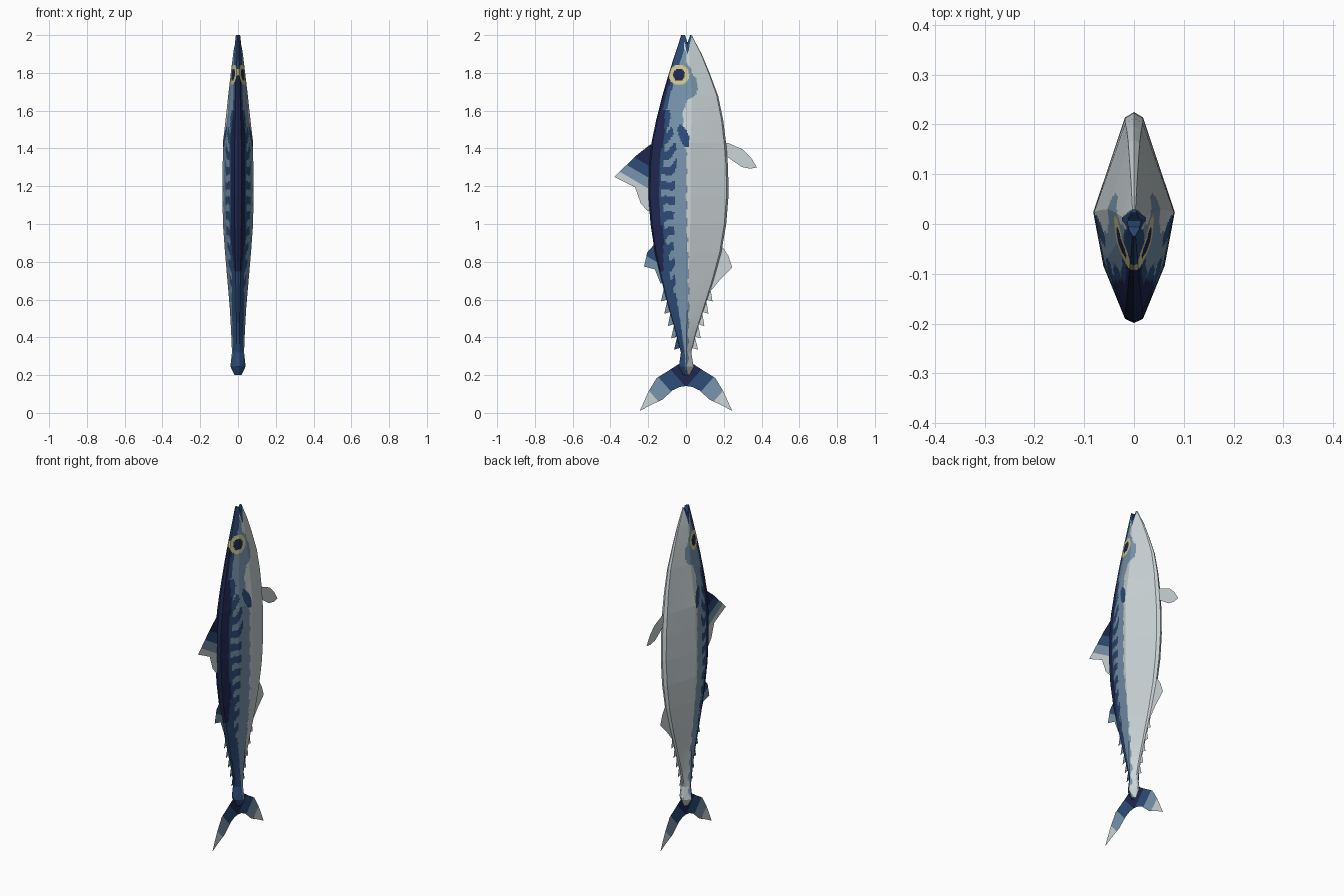
import bpy, bmesh, math
from mathutils import Vector

if "Cube" in bpy.data.objects:
    bpy.data.objects.remove(bpy.data.objects["Cube"])

COLOURS = [("navy", (.014, .020, .080)), ("mid_blue", (.026, .072, .19)),
           ("light_blue", (.19, .30, .42)), ("silver_white", (.60, .66, .68)),
           ("eye_yellow", (.64, .60, .27))]
NAVY, BLUE, LIGHT, WHITE, YELLOW = range(5)
mats = []
for name, c in COLOURS:
    m = bpy.data.materials.new(name)
    m.diffuse_color = (*c, 1)
    m.use_nodes = True
    m.node_tree.nodes["Principled BSDF"].inputs["Base Color"].default_value = m.diffuse_color
    mats.append(m)


def finish(name, bm):
    me = bpy.data.meshes.new(name)
    bm.to_mesh(me)
    bm.free()
    for m in mats:
        me.materials.append(m)
    ob = bpy.data.objects.new(name, me)
    bpy.context.collection.objects.link(ob)
    return ob


def lerp(table, z, k=1):
    """Linear lookup of column k in a table with z descending."""
    if z >= table[0][0]:
        return table[0][k]
    for a, b in zip(table, table[1:]):
        if z >= b[0]:
            f = (z - b[0]) / (a[0] - b[0])
            return b[k] + (a[k] - b[k]) * f
    return table[-1][k]


# Body stations: z, back y, belly y, half width
BODY = [(2.0, -.025, .03, .014), (1.9, -.058, .083, .026), (1.8, -.09, .125, .038),
        (1.68, -.125, .17, .052), (1.55, -.158, .197, .066), (1.43, -.183, .212, .08),
        (1.3, -.196, .223, .081), (1.15, -.199, .225, .082), (1.0, -.188, .213, .08),
        (.85, -.165, .187, .069), (.7, -.13, .145, .056), (.55, -.09, .095, .043),
        (.42, -.053, .052, .036), (.32, -.027, .028, .032), (.27, -.034, .036, .038),
        (.245, -.038, .042, .04), (.2, -.014, .018, .018)]
# Half cross-section: width fraction, back-to-belly fraction, subdivisions
SECTION = [(0, 0, 0), (.22, .02, 2), (.75, .27, 11), (1, .525, 13), (.22, .975, 14), (0, 1, 1)]
# Edge of the silver belly, and edge of the striped back
BELLY_EDGE = [(2, .005), (1.93, -.01), (1.86, .005), (1.8, .03), (1.77, .06), (1.68, .058),
              (1.655, .0), (1.55, -.02), (1.4, .0), (1.0, .003), (.75, .015), (.5, .015), (.2, .008)]
STRIPE_EDGE = [(1.62, -.09), (1.5, -.07), (1.4, -.05), (1.2, -.058), (.9, -.065),
               (.65, -.055), (.45, -.025), (.3, -.005), (.2, .0)]


def body_colour(y, z):
    back = lerp(BODY, z)
    r = math.hypot(y + .037, z - 1.79)
    if r < .032:
        return NAVY
    if r < .054:
        return YELLOW
    if z > 1.9 and abs(y - .008) < (z - 1.9) * .2 + .002:      # mouth
        return BLUE
    a, b = y + .012, z - 1.465                                 # side spot
    if (a + .3 * b) ** 2 / .026 ** 2 + b * b / .06 ** 2 < 1:
        return BLUE
    if y > lerp(BELLY_EDGE, z) + .005 * math.sin(z * 70):
        return WHITE
    if z > 1.6:                                                # head
        if y < back + (.02 if z < 1.78 else .0):
            return NAVY
        return BLUE if y < back + .04 else LIGHT
    if z > .75 and y < back + min(.058, (z - .65) * .22) and y < back + .035 + (1.6 - z) * .2:
        return NAVY
    edge = lerp(STRIPE_EDGE, z)
    if y < edge:
        solid = back + (.07 if z > .75 else .05)
        wave = math.sin(2 * math.pi * (z - .5 * y) / .088 + 1.3 * math.sin(45 * y + 9 * z))
        if y < solid or z < .5 or wave > -.15:
            return BLUE
    return LIGHT


# Body: faceted loft, finely cut so the markings follow face edges
half = [(0, 0)]
for a, b in zip(SECTION, SECTION[1:]):
    for i in range(1, b[2] + 1):
        f = i / b[2]
        half.append((a[0] + (b[0] - a[0]) * f, a[1] + (b[1] - a[1]) * f))
loop = half + [(-u, v) for u, v in half[-2:0:-1]]
N, ROWS = len(loop), 240
bm = bmesh.new()
rings = []
for r in range(ROWS + 1):
    z = 2 - 1.8 * r / ROWS
    back, belly, w = (lerp(BODY, z, k) for k in (1, 2, 3))
    ring = []
    for u, v in loop:
        y = back + (belly - back) * v
        dip = max(0, z - 1.9) * .4 * max(0, 1 - abs(y - .008) / .014)   # mouth notch
        ring.append(bm.verts.new((u * w, y, z - dip)))
    rings.append(ring)
for a, b in zip(rings, rings[1:]):
    for i in range(N):
        j = (i + 1) % N
        bm.faces.new((a[i], a[j], b[j], b[i]))
for ring in (rings[0], rings[-1]):                             # end caps
    for i in range(N // 2):
        quad = [ring[i], ring[i + 1], ring[(N - i - 1) % N], ring[(N - i) % N]]
        bm.faces.new(list(dict.fromkeys(quad)))
bmesh.ops.recalc_face_normals(bm, faces=bm.faces)
for f in bm.faces:
    c = f.calc_center_median()
    f.material_index = body_colour(c.y, c.z)
finish("body", bm)


def fin(name, outlines, colours, cuts=(), origin=(0, 0), direction=(0, -1)):
    """Flat sheets on the centre plane, cut into colour bands along a direction."""
    bm = bmesh.new()
    for pts in outlines:
        bm.faces.new([bm.verts.new((0, y, z)) for y, z in pts])
    bmesh.ops.triangulate(bm, faces=bm.faces[:])
    o, n = Vector((0, *origin)), Vector((0, *direction)).normalized()
    for d in cuts:
        bmesh.ops.bisect_plane(bm, geom=bm.verts[:] + bm.edges[:] + bm.faces[:],
                               plane_co=o + n * d, plane_no=n)
    for f in bm.faces:
        s = (f.calc_center_median() - o).dot(n)
        f.material_index = colours[sum(s > d for d in cuts)]
    return finish(name, bm)


# Fins on the back
fin("front_back_fin", [[(-.17, 1.42), (-.19, 1.42), (-.26, 1.365), (-.38, 1.25), (-.27, 1.195),
                        (-.24, 1.11), (-.205, 1.07), (-.17, 1.07)]],
    (NAVY, BLUE, LIGHT, WHITE), (.1, .155, .205), (-.19, 1.42), (-.5, -.85))
fin("rear_back_fin", [[(-.14, .9), (-.165, .895), (-.205, .85), (-.222, .775), (-.165, .76),
                       (-.135, .685), (-.11, .69)]],
    (BLUE, LIGHT), (.085,), (-.16, .9), (-.5, -.85))

# Fins on the belly
fin("rear_belly_fin", [[(.17, .88), (.195, .875), (.225, .83), (.245, .77), (.18, .705),
                        (.135, .65), (.12, .7)]], (WHITE,))
fin("front_belly_fin", [[(.2, 1.43), (.22, 1.43), (.3, 1.395), (.345, 1.35), (.375, 1.3),
                         (.34, 1.293), (.295, 1.302), (.24, 1.34), (.2, 1.37)]], (WHITE,))


# Rows of small finlets behind the rear fins
def finlets(side, col):
    out = []
    for z in (.59, .525, .46, .395, .335):
        e = lambda q: lerp(BODY, q, col)
        out.append([(e(z + .075) - side * .005, z + .075), (e(z) + side * .032, z),
                    (e(z) - side * .01, z + .012)])
    return out


fin("back_finlets", finlets(-1, 1), (BLUE, LIGHT), (0,), (-.05, .42), (-.8, .45))
fin("belly_finlets", finlets(1, 2), (WHITE,))

# Forked tail: one lobe per side
lobe = [(0, .26), (.04, .258), (.09, .225), (.155, .185), (.2, .11), (.245, .01),
        (.19, .04), (.125, .07), (.07, .12), (.035, .137), (0, .142)]
for name, s in (("tail_belly_side", 1), ("tail_back_side", -1)):
    fin(name, [[(s * y, z) for y, z in lobe]], (NAVY, BLUE, LIGHT, WHITE),
        (.075, .15, .235), (0, .25), (s * .75, -.66))
